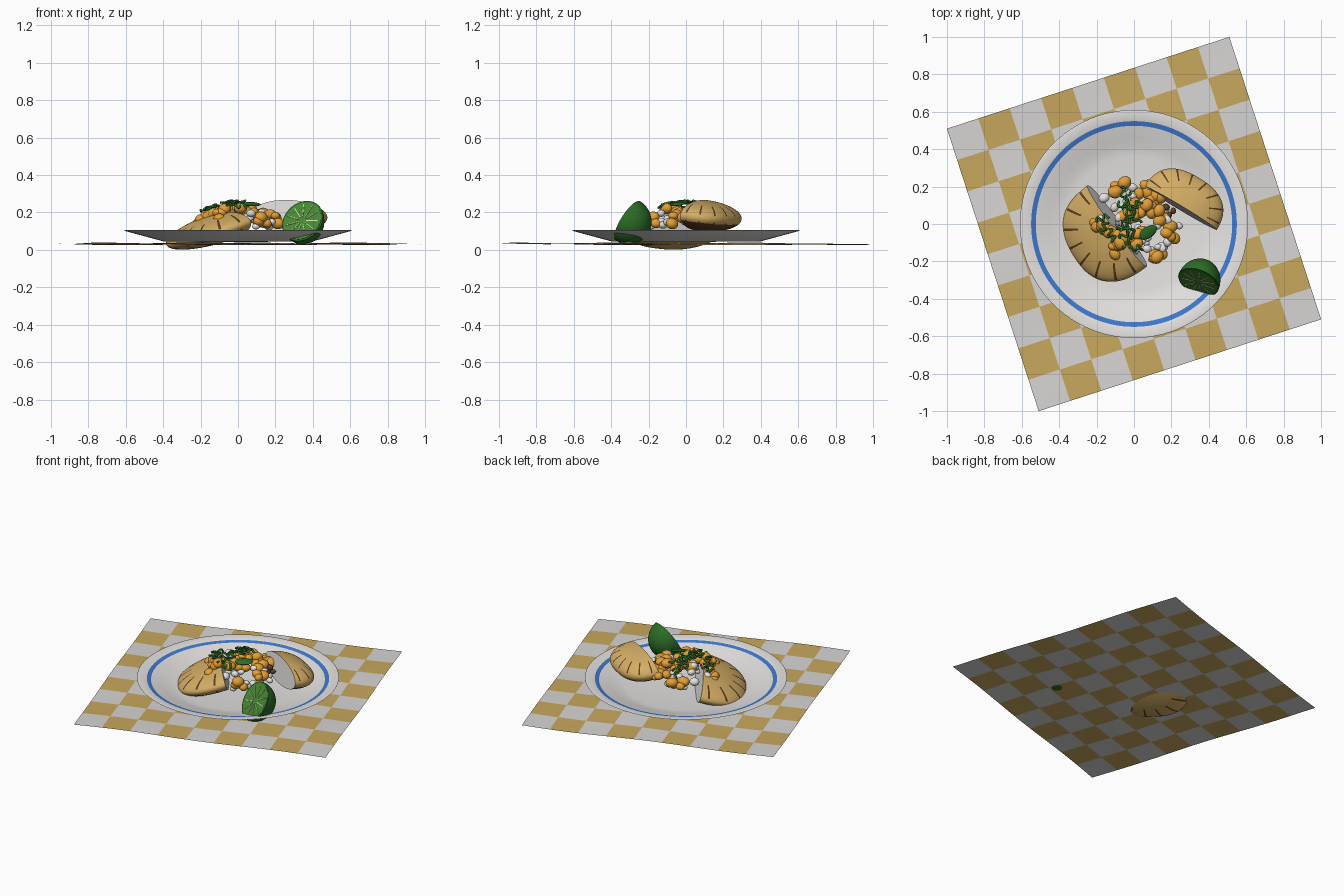
import bpy, bmesh, math, random
from mathutils import Matrix, Vector

if "Cube" in bpy.data.objects:
    bpy.data.objects.remove(bpy.data.objects["Cube"], do_unlink=True)
random.seed(4)


def material(name, r, g, b):
    m = bpy.data.materials.new(name)
    m.use_nodes = True
    m.diffuse_color = (r, g, b, 1)
    m.node_tree.nodes["Principled BSDF"].inputs["Base Color"].default_value = (r, g, b, 1)
    return m


CLOTH = material("cloth_white", .68, .67, .66)
GOLD = material("cloth_gold", .58, .39, .11)
WHITE = material("warm_white", .78, .77, .75)
BLUE = material("rim_blue", .05, .19, .62)
CRUST = material("crust_tan", .66, .42, .13)
CHAR = material("char_brown", .11, .05, .016)
ORANGE = material("topping_orange", .78, .35, .035)
GREEN = material("leaf_green", .025, .15, .02)
FLESH = material("lime_flesh", .06, .25, .03)
PALE = material("lime_pale", .6, .72, .4)


def finish(name, bm, mats, matrix=None, angle=40):
    me = bpy.data.meshes.new(name)
    bm.normal_update()
    bm.to_mesh(me)
    bm.free()
    for m in mats:
        me.materials.append(m)
    ob = bpy.data.objects.new(name, me)
    bpy.context.collection.objects.link(ob)
    if matrix:
        ob.matrix_world = matrix
    bpy.ops.object.select_all(action='DESELECT')
    ob.select_set(True)
    bpy.context.view_layer.objects.active = ob
    bpy.ops.object.shade_smooth_by_angle(angle=math.radians(angle))
    return ob


def rot(deg, axis):
    return Matrix.Rotation(math.radians(deg), 4, axis)


def halve(bm, normal):
    """Cut through the origin, drop the side the normal points to, cap it."""
    geom = bm.verts[:] + bm.edges[:] + bm.faces[:]
    cut = bmesh.ops.bisect_plane(bm, geom=geom, plane_co=(0, 0, 0), plane_no=normal,
                                 clear_outer=True)["geom_cut"]
    edges = [e for e in cut if isinstance(e, bmesh.types.BMEdge)]
    return bmesh.ops.edgeloop_fill(bm, edges=edges)["faces"]


# Checked tablecloth, gently rippled
bm = bmesh.new()
bmesh.ops.create_grid(bm, x_segments=45, y_segments=45, size=.794)
for f in bm.faces:
    c = f.calc_center_median()
    col, row = (int((t + .794) / 1.588 * 9) for t in (c.x, c.y))
    f.material_index = (col + row) % 2
for v in bm.verts:
    x, y, _ = v.co
    v.co.z = .032 + .004 * math.sin(6 * x + 2 * y) + .003 * math.sin(7 * y - 2 * x)
finish("tablecloth", bm, [CLOTH, GOLD], rot(18, 'Z'))

# Plate turned from a profile, with a blue band
bm = bmesh.new()
profile = [(0, .05), (.36, .05), (.41, .058), (.45, .07), (.525, .09), (.55, .096),
           (.6, .107), (.61, .105), (.6, .1), (.4, .046), (0, .042)]
pts = [bm.verts.new((r, 0, z)) for r, z in profile]
path = [bm.edges.new(p) for p in zip(pts, pts[1:])]
bmesh.ops.spin(bm, geom=pts + path, axis=(0, 0, 1), cent=(0, 0, 0),
               angle=math.tau, steps=96, use_merge=True)
bmesh.ops.remove_doubles(bm, verts=bm.verts[:], dist=1e-4)
bmesh.ops.recalc_face_normals(bm, faces=bm.faces[:])
for f in bm.faces:
    c = f.calc_center_median()
    f.material_index = int(.525 < c.xy.length < .55 and f.normal.z > 0)
finish("plate", bm, [WHITE, BLUE])


def half_roll(name, centre, radii, yaw, tilt, roll, dark_below):
    """Blunt half oval of bread: cut face at local y = 0, charred dashes on the rim."""
    bm = bmesh.new()
    bmesh.ops.create_uvsphere(bm, u_segments=128, v_segments=40, radius=1)
    bm.faces.ensure_lookup_table()
    for f in bm.faces:
        c = f.calc_center_median()
        segment = int((math.atan2(c.y, c.x) % math.tau) / math.tau * 128)
        dash = segment % 8 == 3 and .66 < c.xy.length < .97
        f.material_index = int(dash or c.z < dark_below)
    for v in bm.verts:
        x, y, z = v.co
        flat = (abs(x) ** 2.5 + abs(y) ** 2.5) ** .4
        k = math.hypot(x, y) / flat if flat > 1e-5 else 1
        v.co = (x * k * radii[0], y * k * radii[1], z * radii[2])
    for f in halve(bm, (0, -1, 0)):
        f.material_index = 2
    m = Matrix.Translation(centre) @ rot(yaw, 'Z') @ rot(tilt, 'X') @ rot(roll, 'Y')
    finish(name, bm, [CRUST, CHAR, WHITE], m)


half_roll("right_bread_half", (-.09, -.01, .125), (.27, .3, .078), 128, -18, 6, -2)
half_roll("left_bread_half", (.25, .085, .185), (.225, .19, .083), -31, -8, 0, -.3)


def mound(x, y):
    return .225 - 1.3 * (x * x + y * y)


def blobs(name, mat, places, size):
    bm = bmesh.new()
    for p in places:
        s = size * random.uniform(.75, 1.2)
        m = (Matrix.Translation(p) @ rot(random.uniform(0, 180), 'Z')
             @ rot(random.uniform(-40, 40), 'X') @ Matrix.Diagonal((s * 1.15, s, s * .9, 1)))
        bmesh.ops.create_icosphere(bm, subdivisions=3, radius=1, matrix=m)
    finish(name, bm, [mat], angle=80)


# Orange chunks heaped in small clusters
clusters = [(-.08, .2), (.05, .19), (.07, .13), (-.2, -.01), (-.13, -.04), (0, .08), (.13, .12),
            (.14, .04), (.05, -.03), (.2, -.05), (.13, -.16), (-.02, -.1), (-.1, -.13),
            (-.03, .01), (.06, .05)]
chunks = []
for cx, cy in clusters:
    for _ in range(4):
        x, y = cx + random.uniform(-.035, .035), cy + random.uniform(-.035, .035)
        chunks.append((x, y, mound(x, y) + random.uniform(-.02, .015)))
blobs("orange_chunks", ORANGE, chunks, .029)

# White crumbs between and below the chunks
crumbs = [(-.16, .14, .17), (.24, -.01, .15), (.08, .2, .18)]
for _ in range(45):
    a, r = random.uniform(0, math.tau), .21 * math.sqrt(random.random())
    x, y = r * math.cos(a), r * math.sin(a)
    crumbs.append((x, y, mound(x, y) - random.uniform(0, .06)))
blobs("white_crumbs", WHITE, crumbs, .022)

# Browned bits beside the left half
blobs("brown_bits", CHAR, [(.19, .05, .17), (.21, .07, .17), (.17, .09, .18)], .018)


# Wavy herb shreds on top of the heap
def shred(x, y, length, heading, phase):
    cu = bpy.data.curves.new("herb_shred", 'CURVE')
    cu.dimensions = '3D'
    cu.bevel_depth = .0065
    cu.bevel_resolution = 1
    cu.use_fill_caps = True
    cu.materials.append(GREEN)
    sp = cu.splines.new('POLY')
    sp.points.add(15)
    for i, p in enumerate(sp.points):
        t = i / 15
        side = .016 * math.sin(t * 11 + phase)
        u = (t - .5) * length
        px = x + u * math.cos(heading) - side * math.sin(heading)
        py = y + u * math.sin(heading) + side * math.cos(heading)
        p.co = (px, py, min(.265, mound(px, py) + .034 + .006 * math.cos(t * 9)), 1)
    ob = bpy.data.objects.new("herb_shred", cu)
    bpy.context.collection.objects.link(ob)
    bpy.ops.object.select_all(action='DESELECT')
    ob.select_set(True)
    bpy.context.view_layer.objects.active = ob
    bpy.ops.object.convert(target='MESH')


for i in range(9):
    shred(random.uniform(-.06, .01), -.05 + .025 * i, random.uniform(.07, .12),
          random.uniform(.7, 2.4), i)
for x, y, heading in [(-.16, -.02, 1.2), (-.17, .03, .4), (.01, -.13, .2), (-.04, -.1, .6),
                      (-.12, -.06, 2)]:
    shred(x, y, .07, heading, x * 40)

# Broad herb leaf
bm = bmesh.new()
m = (Matrix.Translation((.075, -.045, .245)) @ rot(35, 'Z') @ rot(15, 'X')
     @ Matrix.Diagonal((.055, .032, .008, 1)))
bmesh.ops.create_uvsphere(bm, u_segments=16, v_segments=8, radius=1, matrix=m)
finish("herb_leaf", bm, [GREEN], angle=80)

# Lime half leaning on the rim, cut side facing forward and up
R = .115
facing = Vector((-.33, -.78, .5)).to_track_quat('Z', 'Y').to_matrix().to_4x4()
seat = Matrix.Translation((.345, -.31, .155)) @ facing @ Matrix.Diagonal((1, 1.08, 1.12, 1))
bm = bmesh.new()
bmesh.ops.create_uvsphere(bm, u_segments=48, v_segments=24, radius=R)
halve(bm, (0, 0, 1))
finish("lime_rind", bm, [GREEN], seat)

bm = bmesh.new()
bmesh.ops.create_cone(bm, cap_ends=True, segments=48, radius1=R * .92, radius2=R * .92, depth=.004)
finish("lime_flesh_disc", bm, [FLESH], seat)

bm = bmesh.new()
for i in range(11):
    spoke = (rot(i * 360 / 11, 'Z') @ Matrix.Translation((R * .5, 0, .003))
             @ Matrix.Diagonal((R * .62, .004, .003, 1)))
    bmesh.ops.create_cube(bm, size=1, matrix=spoke)
finish("lime_spokes", bm, [PALE], seat)
